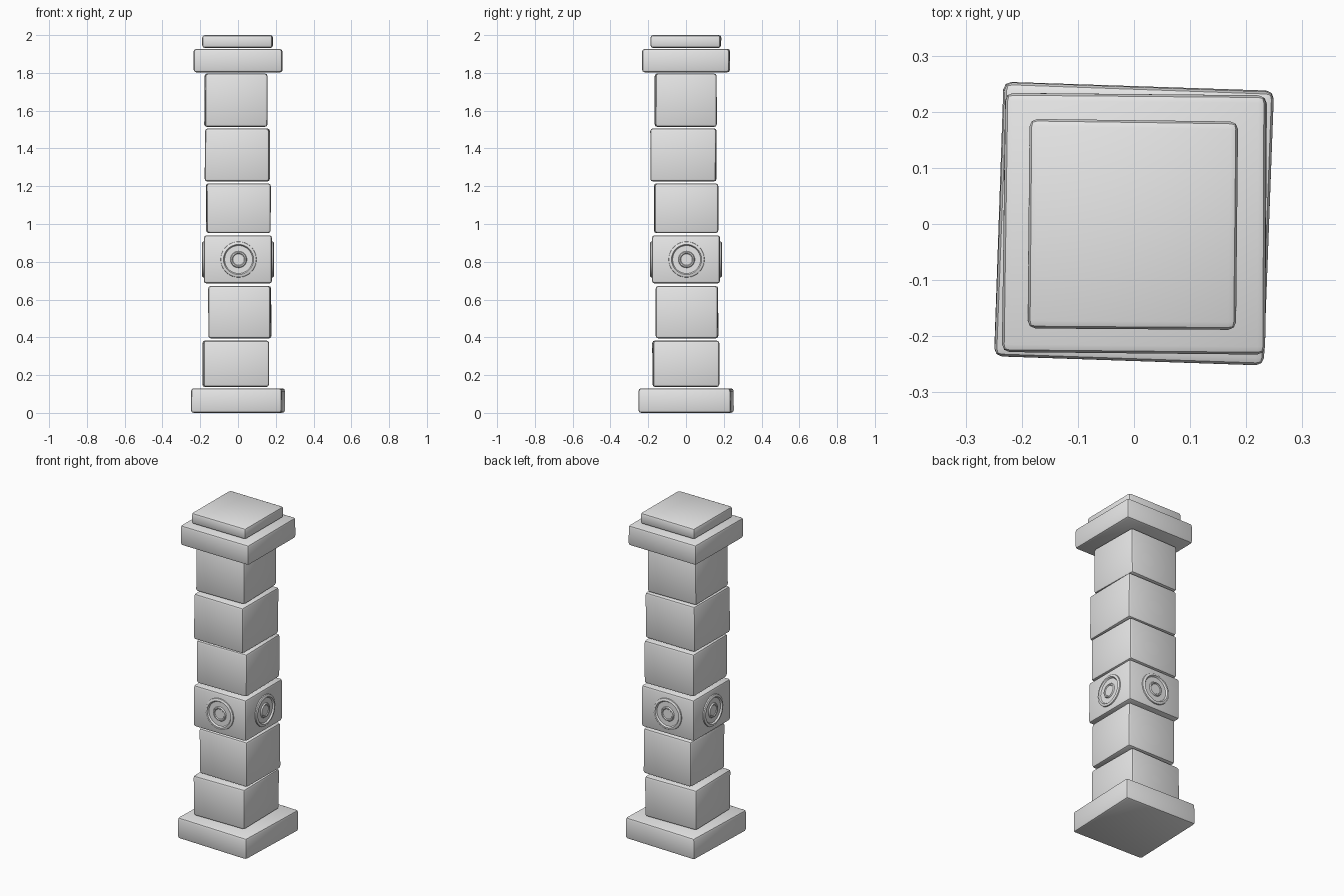
import bpy, bmesh, math, random
from mathutils import Matrix, Vector

if "Cube" in bpy.data.objects:
    bpy.data.objects.remove(bpy.data.objects["Cube"])
random.seed(4)

# Single stone colour
stone = bpy.data.materials.new("pale_grey_stone")
stone.use_nodes = True
stone.diffuse_color = (0.8, 0.8, 0.8, 1)
stone.node_tree.nodes["Principled BSDF"].inputs["Base Color"].default_value = (0.8, 0.8, 0.8, 1)


def finish(name, bm, angle):
    bmesh.ops.recalc_face_normals(bm, faces=bm.faces)
    mesh = bpy.data.meshes.new(name)
    bm.to_mesh(mesh)
    bm.free()
    mesh.materials.append(stone)
    obj = bpy.data.objects.new(name, mesh)
    bpy.context.collection.objects.link(obj)
    bpy.ops.object.select_all(action='DESELECT')
    obj.select_set(True)
    bpy.context.view_layer.objects.active = obj
    bpy.ops.object.shade_smooth_by_angle(angle=math.radians(angle))
    return obj


def block(name, x, y, z, turn, bevel=0.014, wobble=0.003):
    """Worn, slightly turned stone block filling the given x, y and z ranges."""
    a = math.radians(turn)
    spread = math.cos(a) + abs(math.sin(a))
    low, high = (Vector(c) for c in zip(x, y, z))
    size, mid = high - low, (high + low) / 2
    bm = bmesh.new()
    bmesh.ops.create_cube(bm, size=1)
    for v in bm.verts:
        v.co = Vector((v.co.x * size.x / spread, v.co.y * size.y / spread, v.co.z * size.z))
        # uneven hewn corners, only ever worn inwards
        for i in (0, 1):
            v.co[i] -= math.copysign(random.uniform(0, wobble), v.co[i])
    bm.transform(Matrix.Translation(mid) @ Matrix.Rotation(a, 4, 'Z'))
    bmesh.ops.bevel(bm, geom=list(bm.edges), offset=bevel, segments=2,
                    profile=0.5, affect='EDGES')
    return finish(name, bm, 40)


def medallion(name, turn, distance, height, sides=32):
    """Round carving with a raised rim and a central boss, lathed from a profile."""
    profile = [(0.096, -0.004), (0.094, 0.008), (0.088, 0.012), (0.080, 0.012),
               (0.074, 0.003), (0.044, 0.003), (0.040, 0.010), (0.034, 0.010),
               (0.030, 0.006)]
    bm = bmesh.new()
    rings = []
    for r, h in profile:
        rings.append([bm.verts.new((r * math.cos(2 * math.pi * i / sides), -h,
                                    r * math.sin(2 * math.pi * i / sides)))
                      for i in range(sides)])
    for a, b in zip(rings, rings[1:]):
        for i in range(sides):
            j = (i + 1) % sides
            bm.faces.new((a[i], a[j], b[j], b[i]))
    bm.faces.new(rings[-1])
    bm.faces.new(rings[0])
    bm.transform(Matrix.Rotation(math.radians(turn), 4, 'Z')
                 @ Matrix.Translation((0.003, -distance, height)))
    return finish(name, bm, 35)


# Foot slab
block("base_slab", (-0.25, 0.25), (-0.253, 0.255), (0, 0.13), -2)

# Stacked shaft blocks, bottom to top
shaft = [
    ((-0.19, 0.167), (-0.18, 0.177), (0.137, 0.383), 0.8),
    ((-0.16, 0.178), (-0.162, 0.173), (0.394, 0.672), -0.8),
    ((-0.181, 0.181), (-0.181, 0.181), (0.685, 0.940), 0),
    ((-0.171, 0.174), (-0.171, 0.174), (0.952, 1.215), 0.6),
    ((-0.177, 0.170), (-0.19, 0.165), (1.225, 1.506), -0.7),
    ((-0.18, 0.157), (-0.167, 0.164), (1.514, 1.797), 0.9),
]
for n, (x, y, z, turn) in enumerate(shaft, 1):
    block(f"shaft_block_{n}", x, y, z, turn)

# Carved medallions on the four sides of the third block
for side, turn in (("front", 0), ("left", 90), ("back", 180), ("right", 270)):
    medallion(f"{side}_medallion", turn, 0.178, 0.812)

# Capital and top slab
block("capital_slab", (-0.236, 0.238), (-0.234, 0.235), (1.803, 1.927), -0.5)
block("top_slab", (-0.19, 0.188), (-0.19, 0.188), (1.932, 2.0), -0.5)
